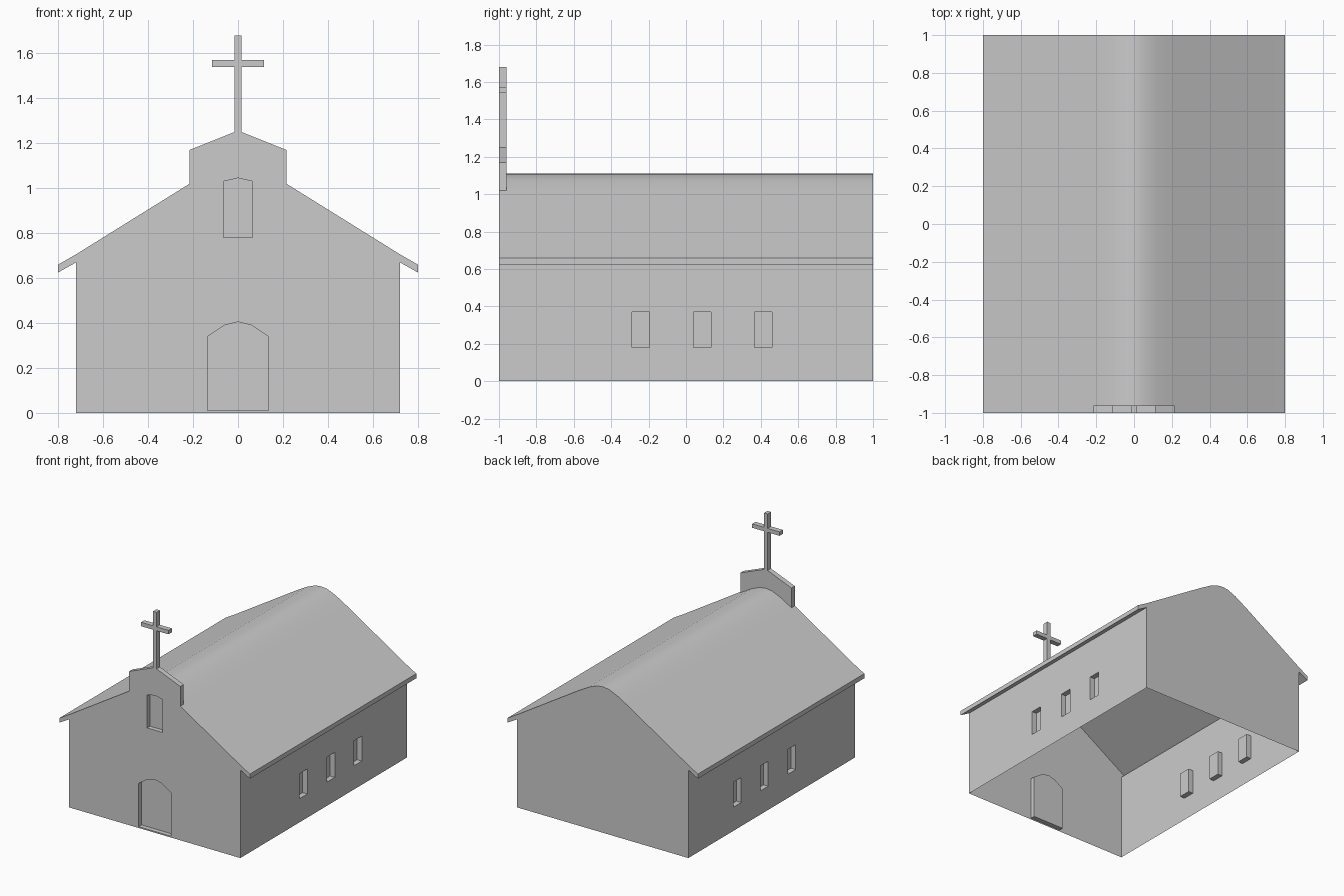
import bpy
import bmesh
import math
from mathutils import Vector

old = bpy.data.objects.get("Cube")
if old:
    bpy.data.objects.remove(old, do_unlink=True)

GREY = (0.6, 0.6, 0.6, 1)
stone = bpy.data.materials.new("pale_grey")
stone.use_nodes = True
stone.diffuse_color = GREY
stone.node_tree.nodes["Principled BSDF"].inputs["Base Color"].default_value = GREY


def mirrored(half):
    """Complete a right-hand outline, listed bottom to top, with its mirror."""
    return half + [(-x, z) for x, z in reversed(half) if x > 0]


def prism(name, outline, start, depth, axis="y"):
    """Extrude an outline along y, or along x with the outline in y and z."""
    bm = bmesh.new()
    if axis == "y":
        points = [(u, start, z) for u, z in outline]
        move = Vector((0, depth, 0))
    else:
        points = [(start, u, z) for u, z in outline]
        move = Vector((depth, 0, 0))
    face = bm.faces.new([bm.verts.new(p) for p in points])
    extruded = bmesh.ops.extrude_face_region(bm, geom=[face], use_keep_orig=True)
    verts = [g for g in extruded["geom"] if isinstance(g, bmesh.types.BMVert)]
    bmesh.ops.translate(bm, verts=verts, vec=move)
    bmesh.ops.recalc_face_normals(bm, faces=bm.faces)
    mesh = bpy.data.meshes.new(name)
    bm.to_mesh(mesh)
    bm.free()
    mesh.materials.append(stone)
    obj = bpy.data.objects.new(name, mesh)
    bpy.context.collection.objects.link(obj)
    return obj


# Nave walls and roof in one gabled outline with projecting eaves
ridge = [(0.215, 1.02), (0.12, 1.075), (0.05, 1.104), (0, 1.11)]
walls = [(0.72, 0), (0.72, 0.67), (0.8, 0.625), (0.8, 0.66), (0.72, 0.706)]
nave = prism("nave", mirrored(walls + ridge), -1, 2)

# Recessed door, gable window and side windows
door = mirrored([(0.135, 0.01), (0.135, 0.34), (0.06, 0.39), (0, 0.405)])
gable_window = mirrored([(0.065, 0.78), (0.065, 1.03), (0, 1.045)])
cutters = [prism("door_cutter", door, -1.1, 0.135),
           prism("gable_window_cutter", gable_window, -1.1, 0.135)]
for y in (-0.29, 0.04, 0.365):
    pane = [(y, 0.18), (y + 0.095, 0.18), (y + 0.095, 0.37), (y, 0.37)]
    for side in (-1, 1):
        cutters.append(prism("side_window_cutter", pane, side * 0.68, side * 0.1, "x"))

for cutter in cutters:
    cutter.hide_render = True
    cut = nave.modifiers.new("recess", "BOOLEAN")
    cut.operation = "DIFFERENCE"
    cut.solver = "EXACT"
    cut.object = cutter

# Bake the recesses and leave the underside open
graph = bpy.context.evaluated_depsgraph_get()
baked = bpy.data.meshes.new_from_object(nave.evaluated_get(graph))
nave.modifiers.clear()
nave.data = baked
for cutter in cutters:
    bpy.data.objects.remove(cutter, do_unlink=True)
bm = bmesh.new()
bm.from_mesh(baked)
floor = [f for f in bm.faces if all(v.co.z < 0.001 for v in f.verts)]
bmesh.ops.delete(bm, geom=floor, context="FACES")
bm.to_mesh(baked)
bm.free()

# Raised gable top following the roof line
crown = [(0.015, 1.25), (0.215, 1.17)]
lower = [(-x, z) for x, z in ridge] + list(reversed(ridge[:-1]))
prism("gable_top", lower + [(x, z) for x, z in reversed(crown)]
      + [(-x, z) for x, z in crown], -1, 0.04)

# Cross
prism("cross", mirrored([(0.015, 1.25), (0.015, 1.54), (0.115, 1.54),
                         (0.115, 1.57), (0.015, 1.57), (0.015, 1.68)]), -1, 0.04)

# Soften only the rounded ridge
bpy.ops.object.select_all(action="DESELECT")
nave.select_set(True)
bpy.context.view_layer.objects.active = nave
bpy.ops.object.shade_smooth_by_angle(angle=math.radians(25))
